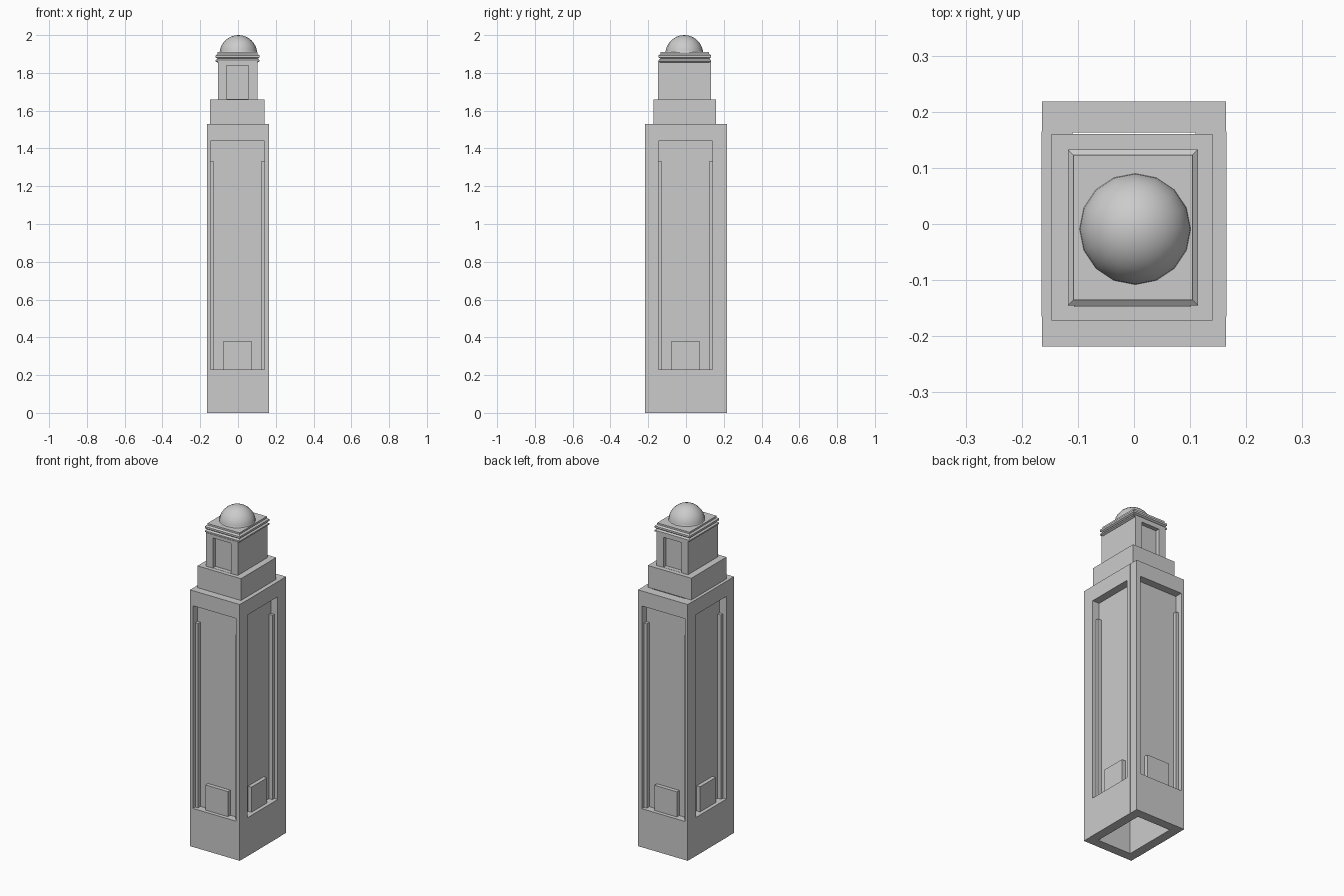
import bpy, bmesh, math
from mathutils import Matrix, Vector

cube = bpy.data.objects.get("Cube")
if cube:
    bpy.data.objects.remove(cube, do_unlink=True)

stone = bpy.data.materials.new("grey stone")
stone.use_nodes = True
GREY = (0.6, 0.6, 0.6, 1)
stone.diffuse_color = GREY
stone.node_tree.nodes["Principled BSDF"].inputs["Base Color"].default_value = GREY


def finish(name, bm, matrix=Matrix()):
    bmesh.ops.recalc_face_normals(bm, faces=bm.faces)
    mesh = bpy.data.meshes.new(name)
    bm.to_mesh(mesh)
    bm.free()
    mesh.materials.append(stone)
    ob = bpy.data.objects.new(name, mesh)
    ob.matrix_world = matrix
    bpy.context.collection.objects.link(ob)
    return ob


def box_mesh(x0, x1, y0, y1, z0, z1):
    bm = bmesh.new()
    size = Matrix.Diagonal((x1 - x0, y1 - y0, z1 - z0, 1))
    mid = Matrix.Translation(((x0 + x1) / 2, (y0 + y1) / 2, (z0 + z1) / 2))
    bmesh.ops.create_cube(bm, size=1, matrix=mid @ size)
    return bm


def box(name, *bounds, matrix=Matrix()):
    return finish(name, box_mesh(*bounds), matrix)


def recess(bm, side, x0, x1, z0, z1, depth):
    """Sink a rectangular panel into the face pointing along side * y."""
    bm.normal_update()
    face = max(bm.faces, key=lambda f: f.normal.y * side)
    mid = face.calc_center_median()
    bmesh.ops.inset_individual(bm, faces=[face], thickness=0.01)
    for v in face.verts:
        v.co.x = x0 if v.co.x < mid.x else x1
        v.co.z = z0 if v.co.z < mid.z else z1
    inner = bmesh.ops.extrude_discrete_faces(bm, faces=[face])["faces"][0]
    for v in inner.verts:
        v.co.y -= side * depth


# Four hollow-shaft walls, each with a sunken panel, two strips and a block
BASE, PANEL_TOP, STRIP_TOP, SHAFT_TOP = 0.23, 1.44, 1.33, 1.53
THICK, SINK, PROUD = 0.055, 0.045, 0.022
walls = [("front", 0, 0.218, 0.164), ("left", 90, 0.165, 0.165),
         ("back", 180, 0.218, 0.164), ("right", 270, 0.165, 0.165)]
for side, angle, out, half in walls:
    turn = Matrix.Rotation(math.radians(angle), 4, "Z")
    shift = -0.003 if angle in (0, 90) else 0.003
    bm = box_mesh(-half, half, -out, THICK - out, 0, SHAFT_TOP)
    recess(bm, -1, shift - 0.142, shift + 0.142, BASE, PANEL_TOP, SINK)
    finish(side + "_wall", bm, turn)
    y0, y1 = PROUD - out, SINK - out + 0.002
    for end in (-1, 1):
        a, b = sorted((shift + end * 0.142, shift + end * 0.124))
        box(side + "_panel_strip", a, b, y0, y1, BASE, STRIP_TOP, matrix=turn)
    box(side + "_panel_block", shift - 0.074, shift + 0.074, y0, y1,
        BASE, 0.38, matrix=turn)

# Stepped upper tier
box("middle_tier", -0.147, 0.14, -0.172, 0.16, SHAFT_TOP, 1.66)

# Lantern with a niche at front and back
bm = box_mesh(-0.107, 0.102, -0.148, 0.133, 1.66, 1.86)
for side in (-1, 1):
    recess(bm, side, -0.062, 0.056, 1.661, 1.84, 0.025)
finish("lantern", bm)

# Moulded cornice lofted from a short profile of overhang and height
profile = [(0, 1.855), (0.01, 1.86), (0.01, 1.868), (0, 1.875),
           (0.01, 1.882), (0.01, 1.893), (0, 1.9), (0, 1.91)]
bm = bmesh.new()
rings = []
for grow, z in profile:
    hx, hy = 0.106 + grow, 0.129 + grow
    rings.append([bm.verts.new((sx * hx - 0.002, sy * hy - 0.006, z))
                  for sx, sy in ((-1, -1), (1, -1), (1, 1), (-1, 1))])
for low, high in zip(rings, rings[1:]):
    for i in range(4):
        j = (i + 1) % 4
        bm.faces.new((low[i], low[j], high[j], high[i]))
bm.faces.new(rings[0])
bm.faces.new(rings[-1])
finish("cornice", bm)

# Smooth half-round dome
bm = bmesh.new()
bmesh.ops.create_uvsphere(bm, u_segments=16, v_segments=16, radius=0.1)
bmesh.ops.bisect_plane(bm, geom=bm.verts[:] + bm.edges[:] + bm.faces[:],
                       plane_co=Vector(), plane_no=(0, 0, 1), clear_inner=True)
for f in bm.faces:
    f.smooth = True
finish("dome", bm, Matrix.Translation((0.002, -0.009, 1.9)))
